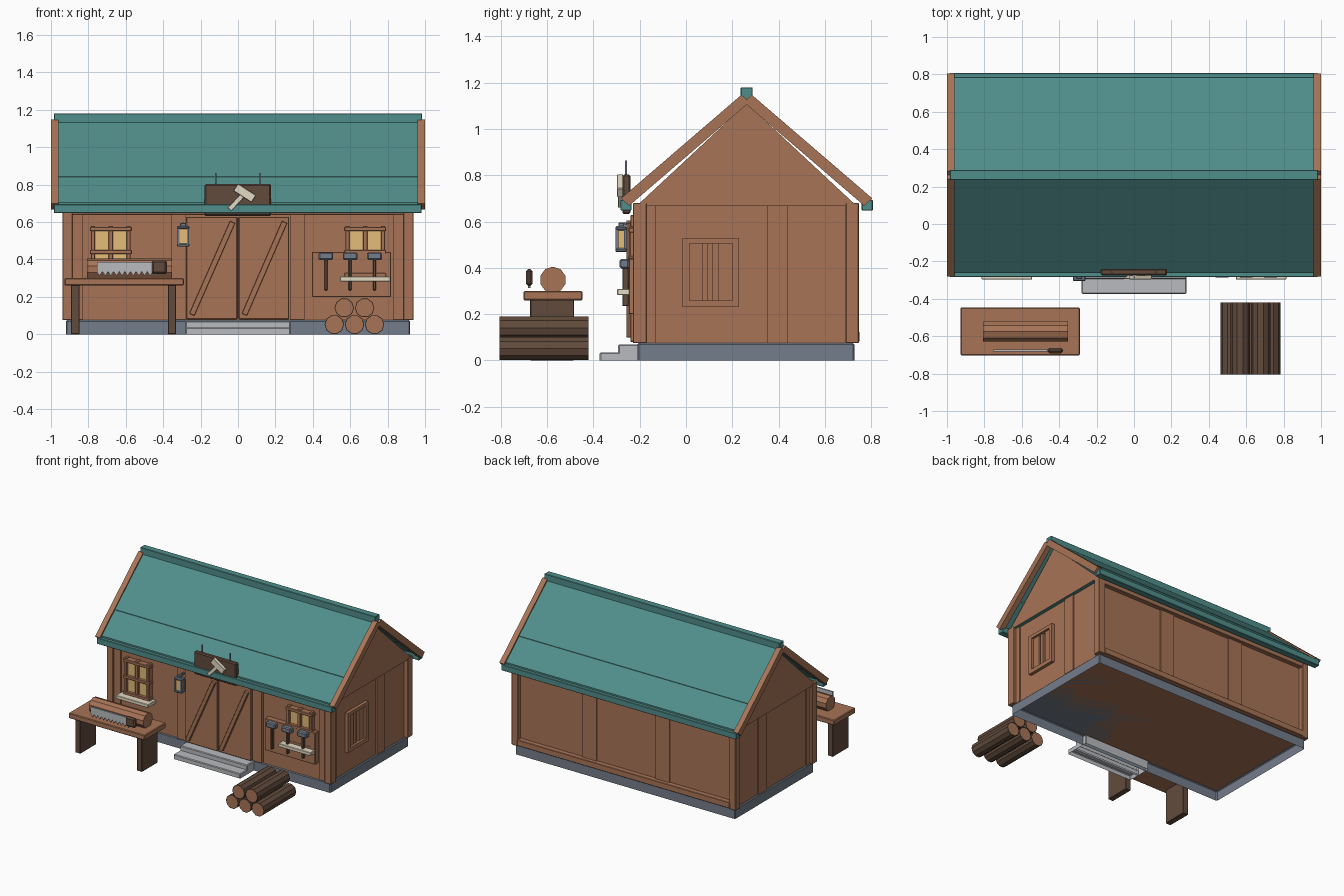
import bpy, bmesh, math
from mathutils import Matrix, Vector

if "Cube" in bpy.data.objects:
    bpy.data.objects.remove(bpy.data.objects["Cube"])


def material(name, rgb):
    m = bpy.data.materials.new(name)
    lin = [((c / 255 + 0.055) / 1.055) ** 2.4 for c in rgb]
    m.diffuse_color = (*lin, 1)
    m.use_nodes = True
    m.node_tree.nodes["Principled BSDF"].inputs["Base Color"].default_value = m.diffuse_color
    return m


BROWN = material("warm_wood", (168, 116, 86))
DARK = material("dark_wood", (97, 75, 60))
TEAL = material("teal_roof", (80, 142, 139))
SLATE = material("slate_stone", (116, 125, 139))
GREY = material("pale_grey", (184, 187, 191))
GLOW = material("window_glow", (229, 188, 121))
CREAM = material("cream_wood", (228, 219, 196))


def finish(name, bm, mats, bevel=0.0):
    bmesh.ops.recalc_face_normals(bm, faces=bm.faces)
    me = bpy.data.meshes.new(name)
    bm.to_mesh(me)
    bm.free()
    ob = bpy.data.objects.new(name, me)
    bpy.context.collection.objects.link(ob)
    for m in mats:
        me.materials.append(m)
    if bevel:
        b = ob.modifiers.new("bevel", 'BEVEL')
        b.width, b.segments = bevel, 1
    return ob


def box(name, x, y, z, mat, bevel=0.003, open_bottom=False):
    """Box from (min, max) pairs."""
    bm = bmesh.new()
    size = [p[1] - p[0] for p in (x, y, z)]
    mid = Vector([(p[0] + p[1]) / 2 for p in (x, y, z)])
    bmesh.ops.create_cube(bm, size=1, matrix=Matrix.Translation(mid) @ Matrix.Diagonal((*size, 1)))
    if open_bottom:
        low = [f for f in bm.faces if f.calc_center_median().z < z[0] + 1e-4]
        bmesh.ops.delete(bm, geom=low, context='FACES')
    return finish(name, bm, [mat], bevel)


def prism(name, pts, axis, a, b, mat, bevel=0.0):
    """Extrude a 2D profile: (y,z) along x, or (x,z) along y."""
    bm = bmesh.new()
    place = (lambda p: (a, p[0], p[1])) if axis == 'x' else (lambda p: (p[0], a, p[1]))
    f = bm.faces.new([bm.verts.new(place(p)) for p in pts])
    ext = bmesh.ops.extrude_face_region(bm, geom=[f])
    shift = Vector((b - a, 0, 0)) if axis == 'x' else Vector((0, b - a, 0))
    bmesh.ops.translate(bm, vec=shift, verts=[g for g in ext['geom'] if isinstance(g, bmesh.types.BMVert)])
    return finish(name, bm, [mat], bevel)


def log(name, centre, r, length, axis, side, cap):
    bm = bmesh.new()
    rot = Matrix.Rotation(math.pi / 2, 4, 'X' if axis == 'y' else 'Y')
    bmesh.ops.create_cone(bm, cap_ends=True, segments=10, radius1=r, radius2=r, depth=length,
                          matrix=Matrix.Translation(centre) @ rot @ Matrix.Rotation(math.pi / 10, 4, 'Z'))
    caps = [f for f in bm.faces if len(f.verts) > 4]
    bmesh.ops.inset_region(bm, faces=caps, thickness=0.005)  # bark rim
    for f in bm.faces:
        f.material_index = 1 if len(f.verts) > 4 else 0
    return finish(name, bm, [side, cap])


def bar(name, p, q, width, y, mat):
    """Flat diagonal bar in the xz plane."""
    p, q = Vector(p), Vector(q)
    d = (q - p).normalized() * width / 2
    n = Vector((-d.y, d.x))
    return prism(name, [p + n, p - n, q - n, q + n], 'y', y[0], y[1], mat, 0.002)


MID = 0.262  # ridge position in y

# Foundation and steps are shells open underneath
box("foundation", (-0.92, 0.92), (-0.21, 0.727), (0, 0.075), SLATE, 0.006, True)
box("upper_step", (-0.28, 0.28), (-0.293, -0.18), (0, 0.07), GREY, 0.005, True)
box("lower_step", (-0.28, 0.28), (-0.373, -0.28), (0, 0.035), GREY, 0.005, True)

# Walls with a recess for the side window
walls = box("walls", (-0.908, 0.908), (-0.205, 0.712), (0.075, 0.67), BROWN, 0)
cutter = box("window_cutter", (0.875, 1.0), (0.015, 0.2), (0.26, 0.505), BROWN, 0)
cutter.hide_render = cutter.hide_viewport = True
cut = walls.modifiers.new("window_recess", 'BOOLEAN')
cut.operation, cut.object = 'DIFFERENCE', cutter

# Gable: brown triangle with a teal underside
gable = prism("gable", [(MID - 0.475, 0.668), (MID + 0.475, 0.668), (MID, 1.11)], 'x', -0.936, 0.936, BROWN)
gable.data.materials.append(TEAL)
for f in gable.data.polygons:
    f.material_index = 1 if abs(f.normal.z) > 0.5 else 0

# Corner posts, rails and wall battens
for sx, side in ((-1, "left"), (1, "right")):
    xs = sorted((sx * 0.885, sx * 0.938))
    box(f"{side}_front_post", xs, (-0.23, -0.17), (0.075, 0.68), BROWN)
    box(f"{side}_back_post", xs, (0.69, 0.747), (0.075, 0.68), BROWN)
    xw = sorted((sx * 0.89, sx * 0.917))
    for i, ys in enumerate(((-0.17, -0.13), (0.35, 0.44))):
        box(f"{side}_wall_batten_{i}", xw, ys, (0.075, 0.668), BROWN, 0)
    box(f"{side}_front_batten", sorted((sx * 0.83, sx * 0.885)), (-0.217, -0.19), (0.08, 0.65), BROWN, 0)
    box(f"{side}_door_post", sorted((sx * 0.277, sx * 0.355)), (-0.225, -0.19), (0.08, 0.64), BROWN, 0)
    box(f"{side}_back_batten", sorted((sx * 0.245, sx * 0.365)), (0.70, 0.721), (0.08, 0.66), BROWN, 0)
box("back_sill_rail", (-0.89, 0.89), (0.70, 0.75), (0.08, 0.125), BROWN)
box("back_top_rail", (-0.89, 0.89), (0.70, 0.745), (0.63, 0.675), BROWN)
box("front_top_rail", (-0.89, 0.89), (-0.228, -0.19), (0.64, 0.675), BROWN)

# Roof: two overlapping panels, barge boards and eave trim per side
K = 0.855


def slope(s, d0, d1, top, thick):
    return [(MID + s * d0, top - K * d0), (MID + s * d1, top - K * d1),
            (MID + s * d1, top - thick - K * d1), (MID + s * d0, top - thick - K * d0)]


for s, side in ((-1, "front"), (1, "back")):
    prism(f"{side}_lower_roof", slope(s, 0.34, 0.52, 1.15, 0.032), 'x', -0.962, 0.962, TEAL)
    prism(f"{side}_upper_roof", slope(s, 0.01, 0.362, 1.154, 0.035), 'x', -0.962, 0.962, TEAL)
    for sx, end in ((-1, "left"), (1, "right")):
        o, n = MID + s * 0.543, MID + s * 0.508
        pts = [(MID, 1.128), (MID + s * 0.022, 1.148), (o, 0.7), (n, 0.668), (MID, 1.105)]
        prism(f"{side}_{end}_barge_board", pts, 'x', sx * 0.96, sx * 1.0, BROWN)
    box(f"{side}_eave_trim", (-0.985, 0.982), sorted((MID + s * 0.497, MID + s * 0.545)),
        (0.648, 0.694), TEAL)
box("ridge_cap", (-0.985, 0.985), (MID - 0.026, MID + 0.026), (1.127, 1.18), TEAL)

# Double door with diagonal braces
for i, (x0, x1) in enumerate(((-0.277, -0.004), (0.004, 0.274))):
    box(f"door_leaf_{i}", (x0, x1), (-0.24, -0.19), (0.08, 0.628), BROWN)
    bar(f"door_brace_{i}", (x0 + 0.03, 0.105), (x1 - 0.025, 0.6), 0.03, (-0.258, -0.235), BROWN)

# Front windows
for sx, side in ((-1, "left"), (1, "right")):
    c = sx * 0.68
    box(f"{side}_window_glass", (c - 0.1, c + 0.1), (-0.225, -0.195), (0.31, 0.57), GLOW, 0)
    for i, (o, w) in enumerate(((-0.095, 0.011), (0, 0.013), (0.095, 0.011))):
        box(f"{side}_window_stile_{i}", (c + o - w, c + o + w), (-0.243, -0.195), (0.305, 0.58), BROWN)
    for i, z in enumerate((0.318, 0.44, 0.563)):
        box(f"{side}_window_rail_{i}", (c - 0.112, c + 0.112), (-0.248, -0.195),
            (z - 0.011, z + 0.011), BROWN)
    box(f"{side}_window_sill", (c - 0.135, c + 0.135), (-0.297, -0.2), (0.283, 0.309), CREAM)

# Barred window in the right wall
for i, ys in enumerate(((-0.015, 0.015), (0.2, 0.23))):
    box(f"side_window_stile_{i}", (0.89, 0.932), ys, (0.23, 0.53), BROWN, 0)
for i, zs in enumerate(((0.23, 0.26), (0.505, 0.53))):
    box(f"side_window_rail_{i}", (0.89, 0.932), (0.015, 0.2), zs, BROWN, 0)
for i, ys in enumerate(((0.015, 0.074), (0.091, 0.117), (0.139, 0.2))):
    box(f"side_window_slat_{i}", (0.87, 0.915), ys, (0.26, 0.505), BROWN, 0)

# Tool board with three hanging mallets
box("tool_board", (0.395, 0.818), (-0.247, -0.19), (0.2, 0.44), BROWN)
for i, x in enumerate((0.47, 0.6, 0.73)):
    box(f"mallet_head_{i}", (x - 0.039, x + 0.039), (-0.287, -0.245), (0.397, 0.438), SLATE, 0.007)
    box(f"mallet_handle_{i}", (x - 0.008, x + 0.008), (-0.275, -0.247), (0.235, 0.4), DARK)

# Lantern
LX, LY = -0.293, -0.28
box("lantern_bracket", (LX - 0.007, LX + 0.007), (LY, -0.21), (0.583, 0.597), SLATE)
box("lantern_top", (LX - 0.034, LX + 0.034), (LY - 0.025, LY + 0.025), (0.562, 0.58), SLATE, 0.006)
box("lantern_cap", (LX - 0.016, LX + 0.016), (LY - 0.012, LY + 0.012), (0.575, 0.595), SLATE)
box("lantern_base", (LX - 0.034, LX + 0.034), (LY - 0.025, LY + 0.025), (0.468, 0.485), SLATE, 0.005)
box("lantern_glass", (LX - 0.024, LX + 0.024), (LY - 0.018, LY + 0.018), (0.48, 0.566), GLOW, 0)
for i, (a, b) in enumerate(((-1, -1), (-1, 1), (1, -1), (1, 1))):
    px, py = LX + a * 0.025, LY + b * 0.018
    box(f"lantern_post_{i}", (px - 0.006, px + 0.006), (py - 0.006, py + 0.006), (0.48, 0.566), SLATE, 0)

# Hanging sign with a wooden hammer emblem
box("sign_board", (-0.178, 0.176), (-0.275, -0.24), (0.632, 0.803), DARK, 0.007)
for i, x in enumerate((-0.118, 0.118)):
    box(f"sign_rod_{i}", (x - 0.004, x + 0.004), (-0.263, -0.255), (0.79, 0.863), SLATE, 0)
bar("emblem_head", (-0.012, 0.786), (0.084, 0.724), 0.045, (-0.297, -0.272), CREAM)
bar("emblem_handle", (0.036, 0.755), (-0.045, 0.668), 0.026, (-0.294, -0.272), CREAM)

# Workbench
box("bench_top", (-0.928, -0.29), (-0.702, -0.447), (0.26, 0.3), BROWN, 0.005)
for i, xs in enumerate(((-0.892, -0.848), (-0.375, -0.332))):
    box(f"bench_leg_{i}", xs, (-0.673, -0.483), (0, 0.265), DARK)
log("bench_log", (-0.58, -0.575, 0.348), 0.057, 0.455, 'x', BROWN, BROWN)

# Saw with a toothed lower edge
teeth = []
for i in range(11):
    x = -0.755 + i * 0.03
    teeth += [(x, 0.335), (x + 0.015, 0.312)]
prism("saw_blade", teeth + [(-0.425, 0.335), (-0.425, 0.385), (-0.755, 0.385)], 'y', -0.683, -0.671, GREY)
box("saw_handle", (-0.462, -0.38), (-0.692, -0.663), (0.322, 0.395), DARK, 0.01)

# Firewood stack
for i, (x, z) in enumerate(((0.515, 0.052), (0.623, 0.052), (0.73, 0.052), (0.568, 0.141), (0.677, 0.141))):
    log(f"firewood_log_{i}", (x, -0.613, z), 0.052, 0.385, 'y', DARK, BROWN)
